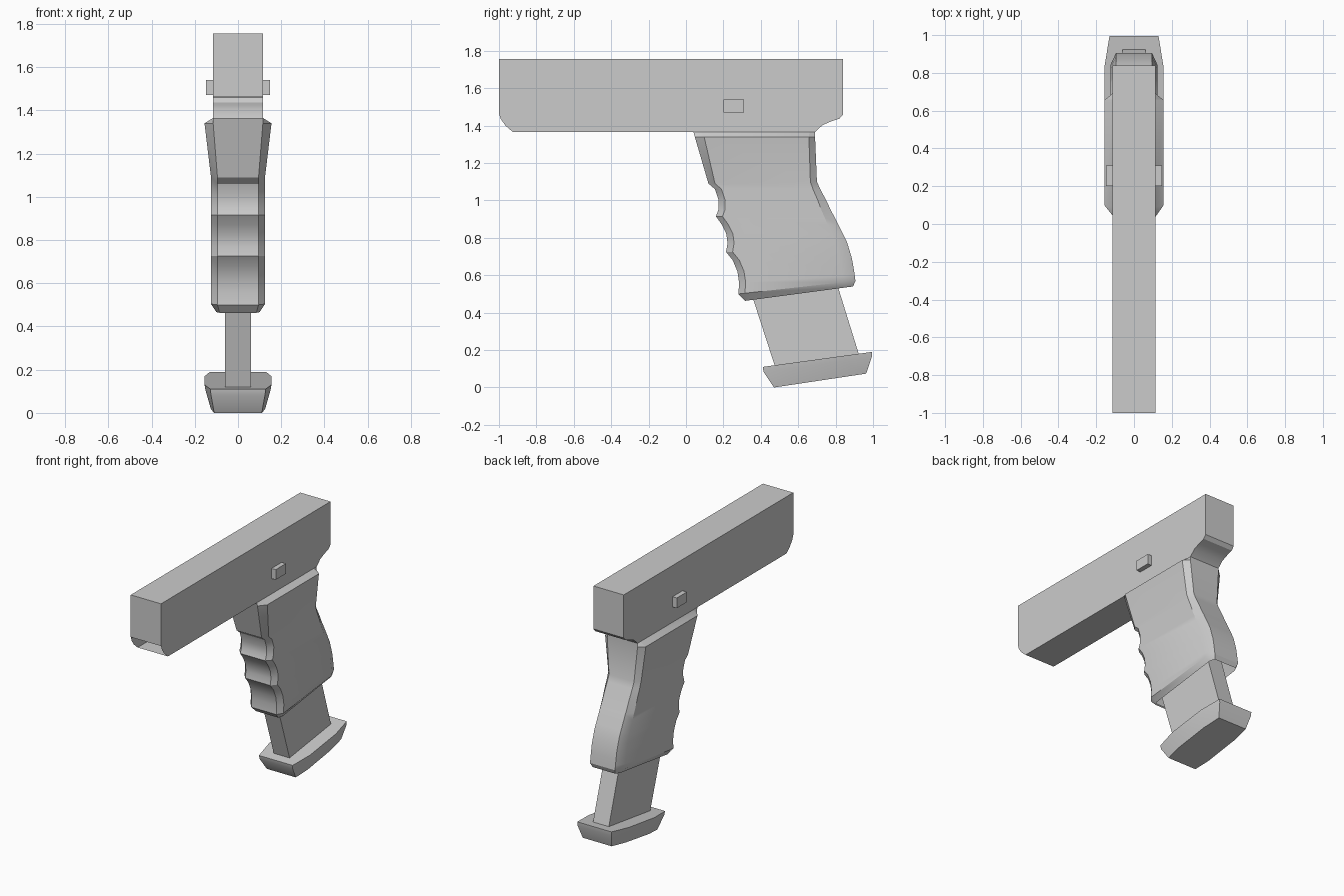
import bpy, bmesh, math

if "Cube" in bpy.data.objects:
    bpy.data.objects.remove(bpy.data.objects["Cube"])


def finish(name, bm, smooth=False):
    bmesh.ops.recalc_face_normals(bm, faces=bm.faces)
    me = bpy.data.meshes.new(name)
    bm.to_mesh(me)
    bm.free()
    ob = bpy.data.objects.new(name, me)
    bpy.context.collection.objects.link(ob)
    if smooth:
        me.shade_smooth()
        me.set_sharp_from_angle(angle=math.radians(30))
    return ob


def extrude_profile(name, pts, w, open_edges=(), smooth=False):
    """Side profile of (y, z) points, extruded across x; listed edges stay open."""
    bm = bmesh.new()
    left, right = [[bm.verts.new((s * w, y, z)) for y, z in pts] for s in (-1, 1)]
    bm.faces.new(left)
    bm.faces.new(right[::-1])
    n = len(pts)
    for i in range(n):
        if i not in open_edges:
            j = (i + 1) % n
            bm.faces.new((left[i], right[i], right[j], left[j]))
    return finish(name, bm, smooth)


def loft(name, rings, cap_start=True, cap_end=True):
    """Skin a list of closed rings with equal point counts."""
    bm = bmesh.new()
    vs = [[bm.verts.new(p) for p in r] for r in rings]
    n = len(rings[0])
    for a, b in zip(vs, vs[1:]):
        for i in range(n):
            j = (i + 1) % n
            bm.faces.new((a[i], a[j], b[j], b[i]))
    if cap_start:
        bm.faces.new(vs[0])
    if cap_end:
        bm.faces.new(vs[-1][::-1])
    return finish(name, bm, True)


def mirrored_ring(half):
    """Complete a ring from its +x half, listed front to back."""
    return half + [(-x, y, z) for x, y, z in reversed(half)]


# Upper body, open along the rounded lower front corner
extrude_profile("upper_body", [
    (-1, 1.755), (0.84, 1.755), (0.84, 1.46), (0.82, 1.437), (0.775, 1.422),
    (0.73, 1.403), (0.69, 1.365), (-0.925, 1.365), (-0.965, 1.40),
    (-0.99, 1.435), (-1, 1.465)], 0.115, open_edges=(7, 8, 9), smooth=True)

# Cross pin through the body
extrude_profile("cross_pin", [(0.2, 1.47), (0.31, 1.47), (0.31, 1.54), (0.2, 1.54)], 0.147)

# Grip: front y, z / back y, z / side half width / front and back half width / front and back bevel
stations = [
    (0.040, 1.365, 0.690, 1.365, 0.115, 0.115, 0.05, 0.03),
    (0.047, 1.340, 0.690, 1.340, 0.155, 0.115, 0.05, 0.033),
    (0.120, 1.090, 0.700, 1.100, 0.125, 0.095, 0.035, 0.035)]
for yf, zf, yb, zb in [
        (0.155, 1.06, 0.718, 1.06), (0.175, 1.00, 0.750, 1.00),
        (0.173, 0.95, 0.778, 0.94), (0.160, 0.915, 0.795, 0.91),
        (0.192, 0.87, 0.815, 0.87), (0.216, 0.82, 0.840, 0.82),
        (0.222, 0.77, 0.860, 0.78), (0.214, 0.725, 0.875, 0.73),
        (0.250, 0.68, 0.887, 0.69), (0.275, 0.62, 0.896, 0.64),
        (0.284, 0.56, 0.902, 0.60), (0.280, 0.50, 0.906, 0.57)]:
    back_bevel = 0.035 + 0.03 * min(1, max(0, (1.1 - zb) / 0.3))
    stations.append((yf, zf, yb, zb, 0.125, 0.095, 0.035, back_bevel))
stations.append((0.315, 0.463, 0.893, 0.54, 0.1, 0.085, 0.025, 0.03))

rings = []
for yf, zf, yb, zb, w, wi, cf, cb in stations:
    slope = (zb - zf) / (yb - yf)
    rings.append(mirrored_ring([
        (wi, yf, zf), (w, yf + cf, zf + cf * slope),
        (w, yb - cb, zb - cb * slope), (wi, yb, zb)]))
loft("grip", rings, cap_end=False)

# Sliding insert below the grip
extrude_profile("grip_insert", [(0.311, 0.62), (0.475, 0.115), (0.925, 0.175), (0.776, 0.655)], 0.06)

# Base pad: three barrel-shaped rings, top to bottom
pad = []
for ys, xs, z0, slope in [
        ((0.41, 0.56, 0.84, 0.995), (0.128, 0.155, 0.155, 0.13), 0.11, 0.137),
        ((0.415, 0.56, 0.84, 0.993), (0.125, 0.15, 0.15, 0.128), 0.083, 0.137),
        ((0.47, 0.58, 0.83, 0.963), (0.11, 0.125, 0.125, 0.11), 0.0, 0.15)]:
    pad.append(mirrored_ring([(x, y, z0 + (y - ys[0]) * slope) for x, y in zip(xs, ys)]))
loft("base_pad", pad)
